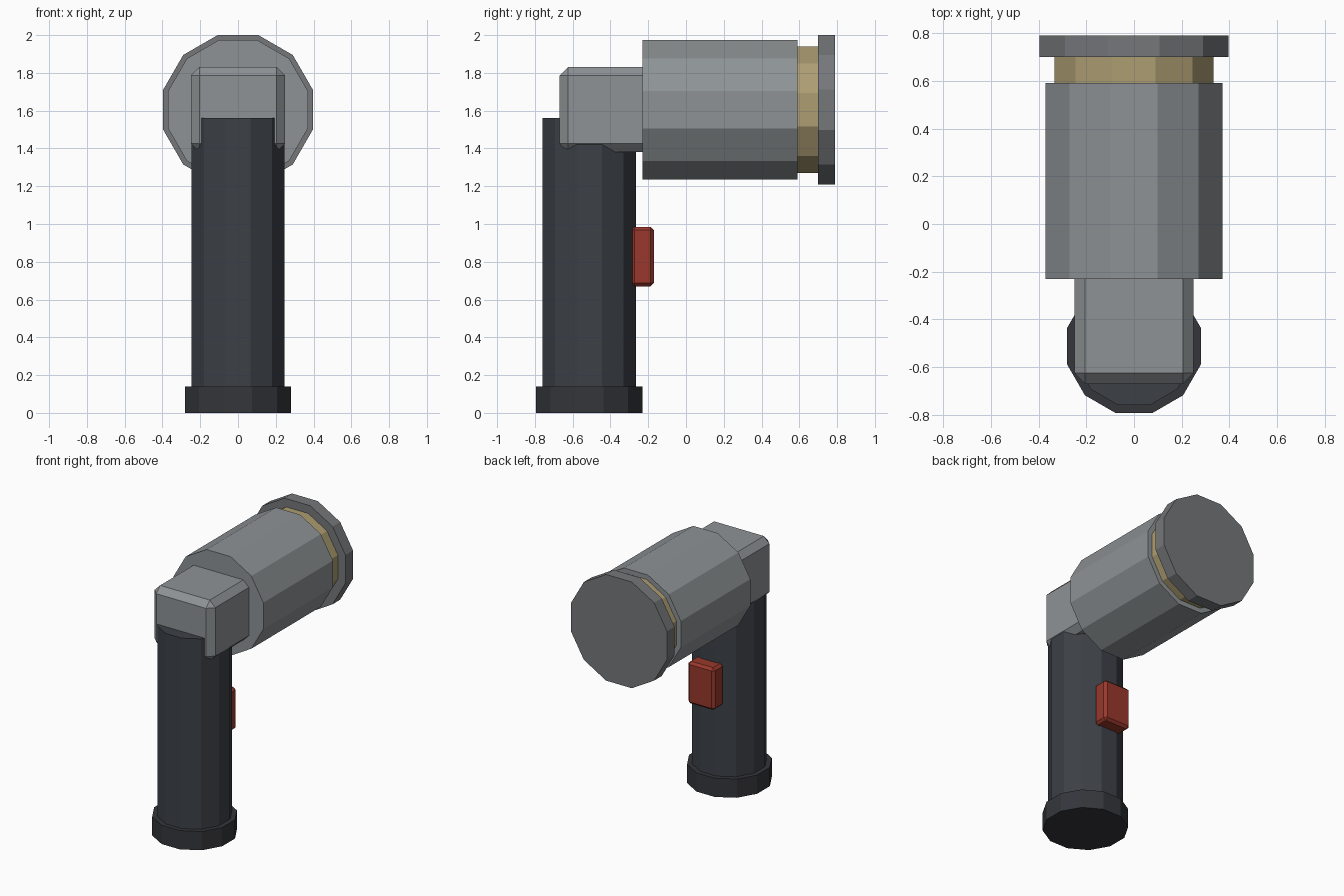
import bpy
from math import pi, cos
from mathutils import Matrix

if "Cube" in bpy.data.objects:
    bpy.data.objects.remove(bpy.data.objects["Cube"])

SIDES = 12


def material(name, rgb):
    m = bpy.data.materials.new(name)
    m.diffuse_color = (*rgb, 1)
    m.use_nodes = True
    m.node_tree.nodes["Principled BSDF"].inputs["Base Color"].default_value = m.diffuse_color
    return m


dark = material("dark_grip", (0.045, 0.052, 0.063))
black = material("black_cap", (0.035, 0.037, 0.044))
steel = material("steel", (0.27, 0.29, 0.30))
rim_grey = material("rim_grey", (0.18, 0.185, 0.195))
gold = material("gold", (0.42, 0.34, 0.17))
red = material("red", (0.32, 0.04, 0.025))


def prism(name, apothem, start, end, mat, y=0, z=0, along_y=False):
    """Twelve-sided prism with flats facing the main axes."""
    bpy.ops.mesh.primitive_cylinder_add(
        vertices=SIDES, radius=apothem / cos(pi / SIDES), depth=end - start)
    ob = bpy.context.object
    ob.name = name
    ob.data.transform(Matrix.Rotation(pi / SIDES, 4, 'Z'))
    mid = (start + end) / 2
    if along_y:
        ob.data.transform(Matrix.Rotation(pi / 2, 4, 'X'))
        ob.location = (0, mid, z)
    else:
        ob.location = (0, y, mid)
    ob.data.materials.append(mat)
    return ob


def chamfered_box(name, width, ys, zs, bevel, mat):
    bpy.ops.mesh.primitive_cube_add(
        size=1, location=(0, sum(ys) / 2, sum(zs) / 2))
    ob = bpy.context.object
    ob.name = name
    ob.data.transform(Matrix.Diagonal((width, ys[1] - ys[0], zs[1] - zs[0], 1)))
    mod = ob.modifiers.new("chamfer", 'BEVEL')
    mod.width = bevel
    mod.segments = 1
    ob.data.materials.append(mat)
    return ob


# Upright handle and its end cap
prism("handle", 0.247, 0.06, 1.56, dark, y=-0.512)
prism("handle_end_cap", 0.281, 0.0, 0.14, black, y=-0.512)

# Horizontal head: barrel, gold band, front rim
prism("head_barrel", 0.37, -0.23, 0.59, steel, z=1.605, along_y=True)
prism("gold_band", 0.334, 0.57, 0.72, gold, z=1.605, along_y=True)
prism("head_rim", 0.396, 0.70, 0.79, rim_grey, z=1.605, along_y=True)

# Elbow block joining handle and head
chamfered_box("elbow_block", 0.5, (-0.67, -0.15), (1.38, 1.83), 0.045, steel)

# Switch on the handle
chamfered_box("switch", 0.22, (-0.29, -0.17), (0.67, 0.985), 0.018, red)
